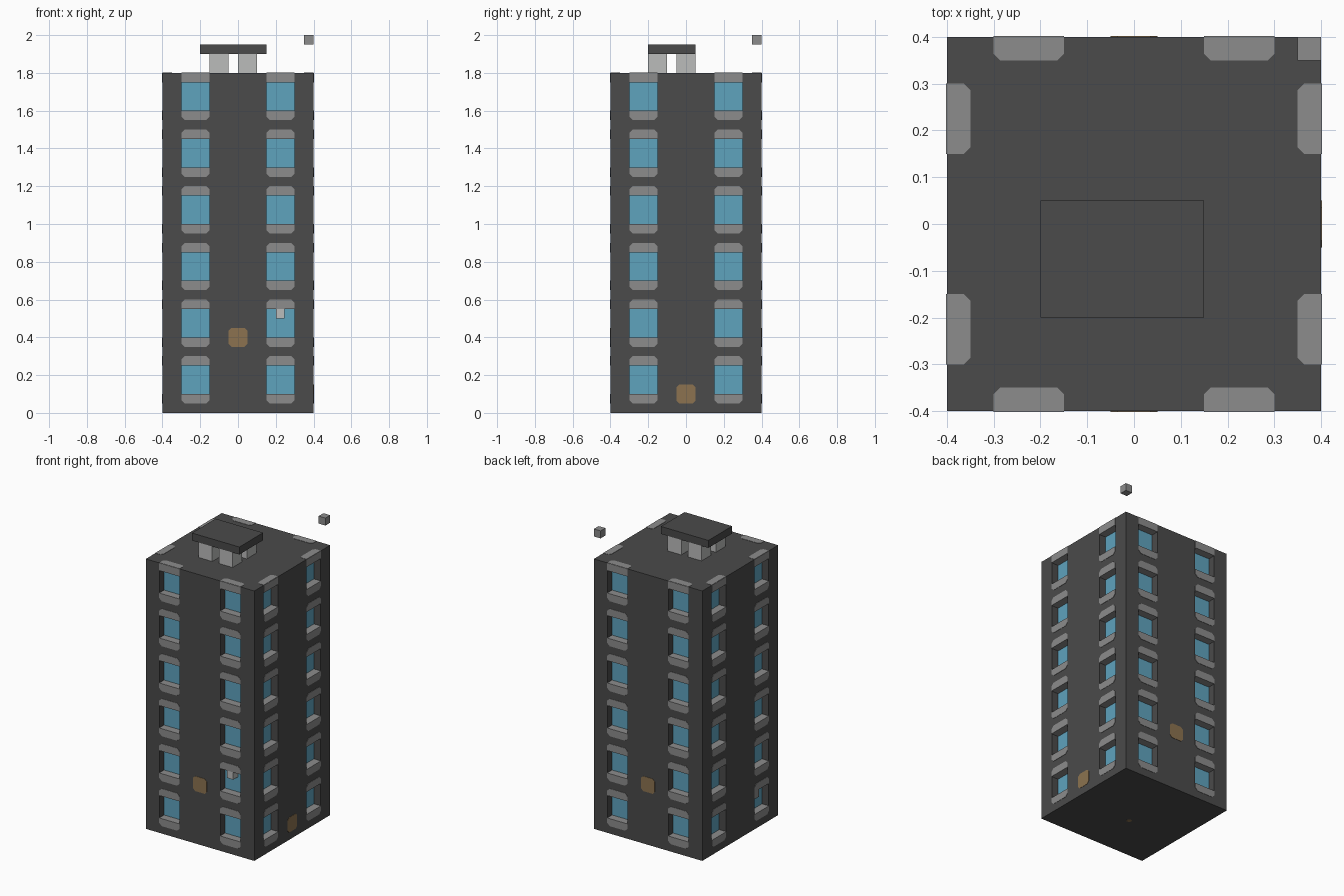
import bpy
import bmesh
from math import pi
from mathutils import Matrix, Vector

if "Cube" in bpy.data.objects:
    bpy.data.objects.remove(bpy.data.objects["Cube"], do_unlink=True)


def material(name, r, g, b):
    m = bpy.data.materials.new(name)
    m.use_nodes = True
    m.diffuse_color = (r, g, b, 1)
    m.node_tree.nodes["Principled BSDF"].inputs["Base Color"].default_value = (r, g, b, 1)
    return m


WALL = material("charcoal wall", 0.069, 0.069, 0.069)
TRIM = material("grey trim", 0.262, 0.262, 0.262)
GLASS = material("blue glass", 0.114, 0.366, 0.515)
BROWN = material("ochre panel", 0.262, 0.171, 0.08)
PALE = material("pale grey", 0.497, 0.503, 0.497)

HALF, TOP, STEP, FLOORS = 0.4, 1.8, 0.3, 6
IN, OUT = 0.15, 0.3      # window edges measured from the wall centre
DEPTH, SKIN = 0.05, 0.002


def finish(bm, name, *mats):
    mesh = bpy.data.meshes.new(name)
    bm.to_mesh(mesh)
    bm.free()
    for m in mats:
        mesh.materials.append(m)
    ob = bpy.data.objects.new(name, mesh)
    bpy.context.collection.objects.link(ob)
    return ob


def box(name, lo, hi, mat):
    lo, hi = Vector(lo), Vector(hi)
    bm = bmesh.new()
    bmesh.ops.create_cube(bm, size=1, matrix=Matrix.Translation((lo + hi) / 2)
                          @ Matrix.Diagonal((*(hi - lo), 1)))
    return finish(bm, name, mat)


def outline(u0, u1, v0, v1, low=0, high=0):
    """Rectangle with its low and high corners cut."""
    pts = [(u0 + low, v0), (u1 - low, v0), (u1, v0 + low), (u1, v1 - high),
           (u1 - high, v1), (u0 + high, v1), (u0, v1 - high), (u0, v0 + low)]
    return list(dict.fromkeys(pts))


def plate(bm, pts, normal, turn=0):
    """Thin raised plate, turned about z in quarter turns."""
    rot = Matrix.Rotation(turn * pi / 2, 3, 'Z')
    n = rot @ Vector(normal) * SKIN
    base = [rot @ Vector(p) for p in pts]
    back = [bm.verts.new(p - n / 2) for p in base]
    front = [bm.verts.new(p + n) for p in base]
    faces = [bm.faces.new(front), bm.faces.new(back[::-1])]
    for i in range(len(base)):
        j = (i + 1) % len(base)
        faces.append(bm.faces.new((back[i], back[j], front[j], front[i])))
    bmesh.ops.recalc_face_normals(bm, faces=faces)


def wall_plate(bm, pts, turn):
    plate(bm, [(u, -HALF, v) for u, v in pts], (0, -1, 0), turn)


# Tower: slice a block on the window lines, then sink each window
bm = bmesh.new()
bmesh.ops.create_cube(bm, size=1, matrix=Matrix.Translation((0, 0, TOP / 2))
                      @ Matrix.Diagonal((2 * HALF, 2 * HALF, TOP, 1)))
cuts = [(axis, s * d) for axis in (0, 1) for s in (-1, 1) for d in (IN, OUT)]
cuts += [(2, i * STEP + h) for i in range(FLOORS) for h in (0.1, 0.25)]
for axis, d in cuts:
    n = Vector((0, 0, 0))
    n[axis] = 1
    bmesh.ops.bisect_plane(bm, geom=bm.verts[:] + bm.edges[:] + bm.faces[:],
                           plane_co=n * d, plane_no=n)
windows = []
for f in bm.faces:
    c = f.calc_center_median()
    if abs(f.normal.z) < 0.5:
        u = min(abs(c.x), abs(c.y))
        if IN < u < OUT and 0.1 < c.z % STEP < 0.25:
            windows.append(f)
bmesh.ops.inset_individual(bm, faces=windows, thickness=0, depth=-DEPTH, use_even_offset=False)
bm.normal_update()
for f in bm.faces:
    c = f.calc_center_median()
    if abs(f.normal.z) > 0.5:
        f.material_index = 1 if 0.05 < c.z < TOP - 0.01 else 0
    elif abs(max(abs(c.x), abs(c.y)) - (HALF - DEPTH)) < 0.001:
        f.material_index = 2
finish(bm, "tower", WALL, TRIM, GLASS)

# Sills and lintels on all four sides, with the top lintels wrapping onto the roof
bm = bmesh.new()
for turn in range(4):
    for u0, u1 in ((-OUT, -IN), (IN, OUT)):
        for i in range(FLOORS):
            z = i * STEP
            last = i == FLOORS - 1
            wall_plate(bm, outline(u0, u1, z + 0.05, z + 0.1, low=0.018), turn)
            wall_plate(bm, outline(u0, u1, z + 0.25, z + 0.3, high=0 if last else 0.018), turn)
        cap = outline(u0, u1, -HALF, -HALF + DEPTH, high=0.014)
        plate(bm, [(u, v, TOP) for u, v in cap], (0, 0, 1), turn)
finish(bm, "window_trim", TRIM)

# Ochre panels on the front, right and back, and a spot underneath
bm = bmesh.new()
for turn, z in ((0, 0.35), (1, 0.05), (2, 0.35)):
    wall_plate(bm, outline(-0.05, 0.05, z, z + 0.1, low=0.015, high=0.015), turn)
spot = outline(-0.04, -0.01, -0.09, -0.06, low=0.008, high=0.008)
plate(bm, [(u, v, 0) for u, v in spot], (0, 0, -0.5))
finish(bm, "ochre_panels", BROWN)

# Rooftop shelter
box("shelter_roof", (-0.2, -0.2, 1.9), (0.15, 0.05, 1.95), WALL)
for x, side in ((-0.15, "left"), (0, "right")):
    for y, end in ((-0.2, "front"), (-0.05, "back")):
        box(f"shelter_leg_{end}_{side}", (x, y, TOP), (x + 0.1, y + 0.1, 1.9), PALE)

# Loose blocks: one above the corner, two in windows
box("floating_block", (0.35, 0.35, 1.95), (0.4, 0.4, 2), TRIM)
box("front_window_block", (0.2, -0.4, 0.5), (0.245, -0.35, 0.549), PALE)
box("side_window_block", (-0.4, -0.2, 0.2), (-0.35, -0.151, 0.249), TRIM)
